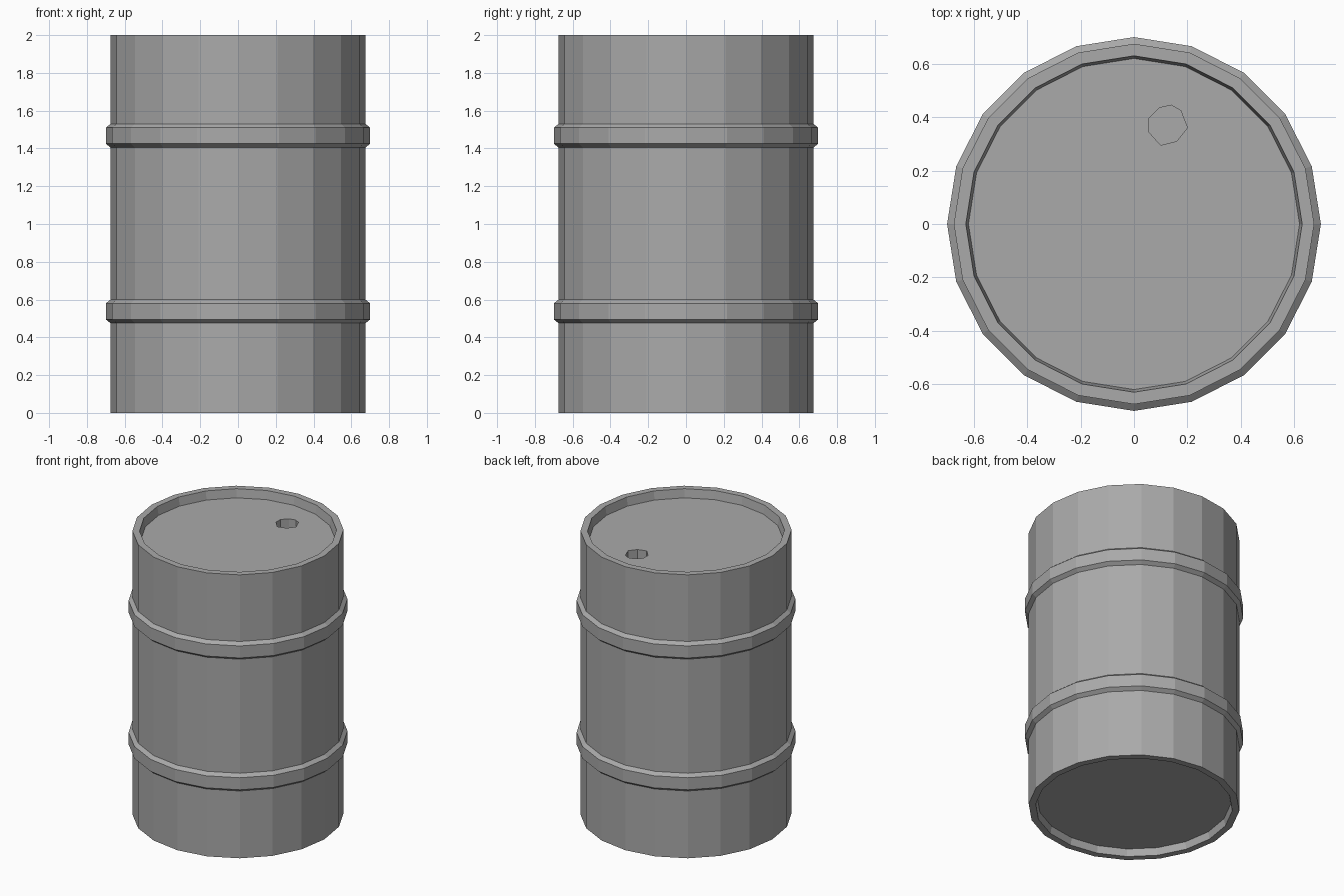
import bpy, bmesh
from math import cos, sin, tau

SIDES = 20

cube = bpy.data.objects.get("Cube")
if cube:
    bpy.data.objects.remove(cube, do_unlink=True)

steel = bpy.data.materials.new("grey steel")
steel.use_nodes = True
grey = (0.4, 0.4, 0.4, 1)
steel.diffuse_color = grey
steel.node_tree.nodes["Principled BSDF"].inputs["Base Color"].default_value = grey


def finish(name, bm):
    bmesh.ops.recalc_face_normals(bm, faces=bm.faces)
    mesh = bpy.data.meshes.new(name)
    bm.to_mesh(mesh)
    bm.free()
    mesh.materials.append(steel)
    obj = bpy.data.objects.new(name, mesh)
    bpy.context.collection.objects.link(obj)
    return obj


def lathe(name, profile, closed=False):
    """Turn (radius, height) points round z; open profiles get flat end caps."""
    bm = bmesh.new()
    rings = [[bm.verts.new((r * cos(tau * i / SIDES), r * sin(tau * i / SIDES), z))
              for i in range(SIDES)] for r, z in profile]
    pairs = list(zip(rings, rings[1:]))
    if closed:
        pairs.append((rings[-1], rings[0]))
    else:
        bm.faces.new(rings[0])
        bm.faces.new(rings[-1])
    for a, b in pairs:
        for i in range(SIDES):
            j = (i + 1) % SIDES
            bm.faces.new((a[i], a[j], b[j], b[i]))
    return finish(name, bm)


# Drum body with recessed lid and recessed base
WALL, RIM = 0.675, 0.62
LID, BASE = 1.94, 0.05
body = lathe("drum_body", [(RIM, BASE), (RIM + 0.01, 0), (WALL, 0),
                           (WALL, 2), (RIM + 0.01, 2), (RIM, LID)])

# Two raised hoops with bevelled edges
for name, low in (("lower_hoop", 0.475), ("upper_hoop", 1.405)):
    lathe(name, [(WALL - 0.01, low), (WALL, low), (0.7, low + 0.02),
                 (0.7, low + 0.105), (WALL, low + 0.125), (WALL - 0.01, low + 0.125)],
          closed=True)

# Filler hole sunk into the lid
outline = [(0.2, 0.36), (0.175, 0.425), (0.14, 0.445), (0.095, 0.435),
           (0.055, 0.395), (0.055, 0.345), (0.1, 0.295), (0.16, 0.31)]
bm = bmesh.new()
floor = bm.faces.new([bm.verts.new((x, y, LID - 0.1)) for x, y in outline])
top = bmesh.ops.extrude_face_region(bm, geom=[floor])["geom"]
bmesh.ops.translate(bm, vec=(0, 0, 0.2),
                    verts=[v for v in top if isinstance(v, bmesh.types.BMVert)])
cutter = finish("filler_hole_cutter", bm)
cutter.hide_render = True
cutter.hide_set(True)

cut = body.modifiers.new("filler_hole", 'BOOLEAN')
cut.operation = 'DIFFERENCE'
cut.solver = 'EXACT'
cut.object = cutter
